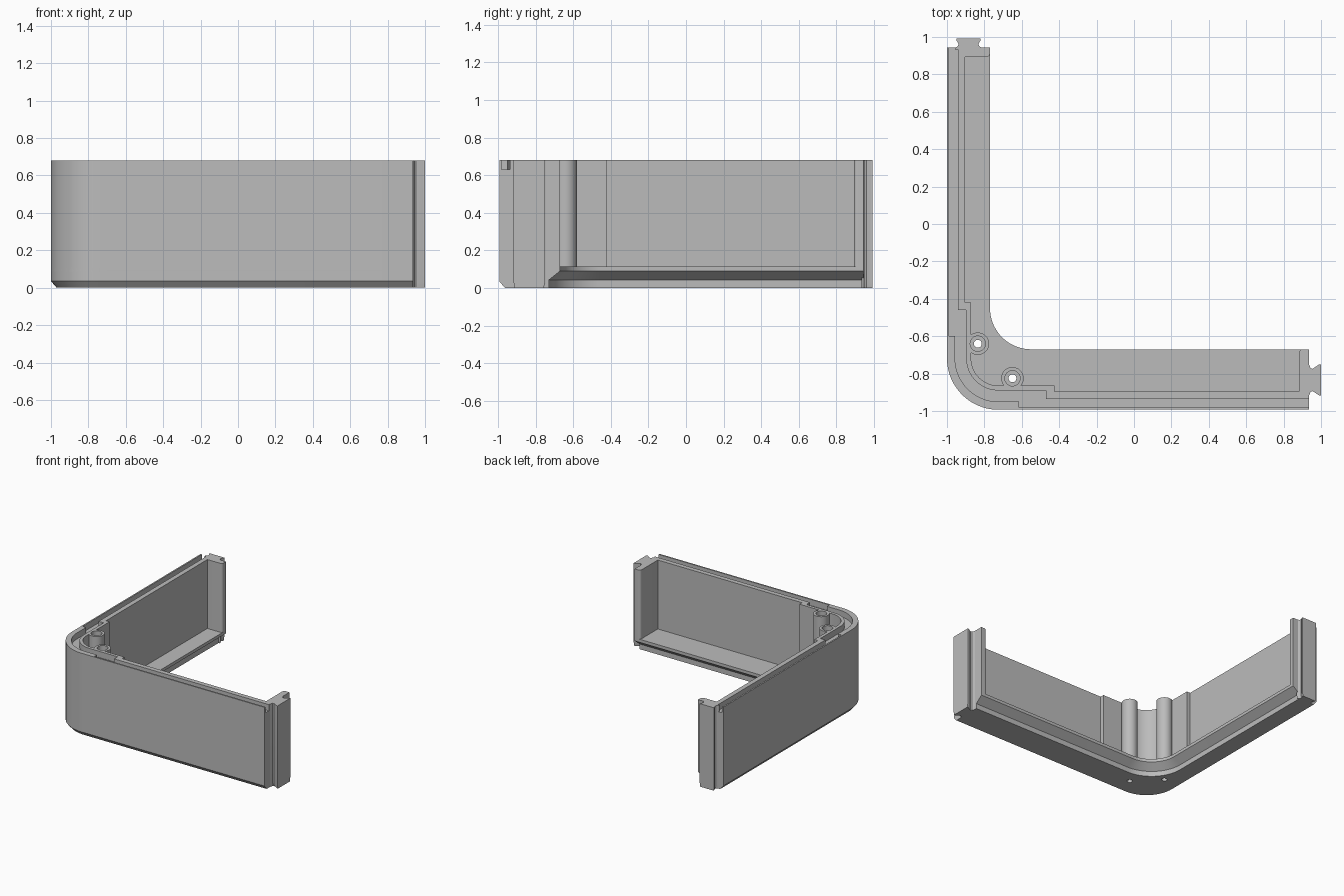
import bpy, bmesh, math

cube = bpy.data.objects.get("Cube")
if cube:
    bpy.data.objects.remove(cube, do_unlink=True)

grey = bpy.data.materials.new("plain grey")
grey.use_nodes = True
colour = (0.5, 0.5, 0.5, 1)
grey.diffuse_color = colour
grey.node_tree.nodes["Principled BSDF"].inputs["Base Color"].default_value = colour

TOP, FLOOR = 0.68, 0.115
X_END, Y_END = 0.935, 0.943
X_MIN, Y_MIN = -1.0, -0.993
RADIUS = 0.275


def arc(cx, cy, r, a0, a1, n=20):
    angles = [math.radians(a0 + (a1 - a0) * i / n) for i in range(n + 1)]
    return [(cx + r * math.cos(a), cy + r * math.sin(a)) for a in angles]


def loft(name, layers):
    """Solid through rings of equal length, given as (z, points)."""
    bm = bmesh.new()
    rings = [[bm.verts.new((x, y, z)) for x, y in pts] for z, pts in layers]
    for low, high in zip(rings, rings[1:]):
        for i in range(len(low)):
            bm.faces.new((low[i - 1], low[i], high[i], high[i - 1]))
    bm.faces.new(rings[0])
    bm.faces.new(rings[-1])
    bmesh.ops.recalc_face_normals(bm, faces=bm.faces)
    mesh = bpy.data.meshes.new(name)
    bm.to_mesh(mesh)
    bm.free()
    mesh.materials.append(grey)
    ob = bpy.data.objects.new(name, mesh)
    bpy.context.collection.objects.link(ob)
    return ob


def prism(name, pts, z0, z1):
    return loft(name, [(z0, pts), (z1, pts)])


def box(name, x0, x1, y0, y1, z0, z1):
    return prism(name, [(x0, y0), (x1, y0), (x1, y1), (x0, y1)], z0, z1)


def combine(target, other, operation):
    mod = target.modifiers.new(operation, "BOOLEAN")
    mod.operation, mod.solver, mod.object = operation, "EXACT", other
    bpy.context.view_layer.objects.active = target
    bpy.ops.object.modifier_apply(modifier=mod.name)
    bpy.data.objects.remove(other, do_unlink=True)


def outer_line(d, x_end=X_END, y_end=Y_END):
    """Outside edge moved inwards by d, from the back arm to the side arm."""
    corner = arc(X_MIN + RADIUS, Y_MIN + RADIUS, RADIUS - d, 180, 270)
    return [(X_MIN + d, y_end)] + corner + [(x_end, Y_MIN + d)]


def inner_line(d):
    """Free edge of the floor moved towards the wall by d."""
    return [(X_END, -0.67 - d)] + arc(-0.55, -0.45, 0.22 + d, 270, 180) + [(-0.77 - d, Y_END)]


def band(name, d0, d1, x_end, y_end, z0, z1):
    pts = outer_line(d0, x_end, y_end) + outer_line(d1, x_end, y_end)[::-1]
    return prism(name, pts, z0, z1)


# Floor with chamfered outer edge and undercut free edge
floor_layers = [(0, 0.03, 0.06), (0.035, 0, 0.06), (0.042, 0, 0.06), (0.09, 0, 0), (FLOOR, 0, 0)]
body = loft("tray_body", [(z, outer_line(a) + inner_line(b)) for z, a, b in floor_layers])

# Walls, thickened around the corner
combine(body, band("wall", 0, 0.097, X_END, Y_END, 0.08, TOP), "UNION")
combine(body, band("corner_wall", 0.03, 0.129, -0.425, -0.42, 0.08, TOP), "UNION")

# End walls with a rounded free corner
r = 0.02
side_end = [(X_END, -0.98), (X_END, -0.67)] + arc(0.883 + r, -0.67 - r, r, 90, 180, 6) + [(0.883, -0.98)]
back_end = [(-0.98, Y_END), (-0.77, Y_END)] + arc(-0.77 - r, 0.893 + r, r, 0, -90, 6) + [(-0.98, 0.893)]
for pts in (side_end, back_end):
    combine(body, prism("end_wall", pts, 0.1, TOP), "UNION")

# Screw bosses with a through hole and a wider bore above
bosses = [(-0.835, -0.64), (-0.65, -0.825)]
for x, y in bosses:
    combine(body, prism("boss", arc(x, y, 0.06, 0, 352.5, 47), 0.08, TOP), "UNION")
for x, y in bosses:
    for radius, low in ((0.021, -0.1), (0.041, 0.35)):
        combine(body, prism("bore", arc(x, y, radius, 0, 345, 23), low, 1), "DIFFERENCE")

# Seal groove along the rim, stepping inwards round the corner
depth = TOP - 0.05
grooves = [
    band("corner_groove", 0.043, 0.103, -0.47, -0.46, depth, 1),
    box("side_groove", -0.615, 1.1, Y_MIN + 0.012, Y_MIN + 0.058, depth, 1),
    box("back_groove", X_MIN + 0.012, X_MIN + 0.058, -0.6, 1.1, depth, 1),
]
for groove in grooves:
    combine(body, groove, "DIFFERENCE")


# Dovetail tongues on both arm ends
def tongue_half(half, neck, length):
    return [(half + 0.008, -0.01), (half + 0.004, 0), (neck + 0.004, 0.008), (neck, 0.018),
            (neck + 0.005, 0.028), (half, length - 0.01), (half, length)]


def tongue(name, centre, half, neck, length, place):
    right = tongue_half(half, neck, length)
    pts = right + [(-u, v) for u, v in reversed(right)]
    full = [place(centre + u, v) for u, v in pts]
    small = [place(centre + u * 0.93, v) for u, v in pts]
    return loft(name, [(0, small), (0.03, full), (TOP, full)])


side = tongue("side_tongue", -0.834, 0.083, 0.06, 1 - X_END, lambda u, v: (X_END + v, u))
back = tongue("back_tongue", -0.885, 0.065, 0.053, 0.993 - Y_END, lambda u, v: (u, Y_END + v))

# Smooth the rounded faces, keep the edges sharp
bpy.ops.object.select_all(action="DESELECT")
for ob in (body, side, back):
    ob.select_set(True)
bpy.context.view_layer.objects.active = body
bpy.ops.object.shade_smooth_by_angle(angle=math.radians(30))
